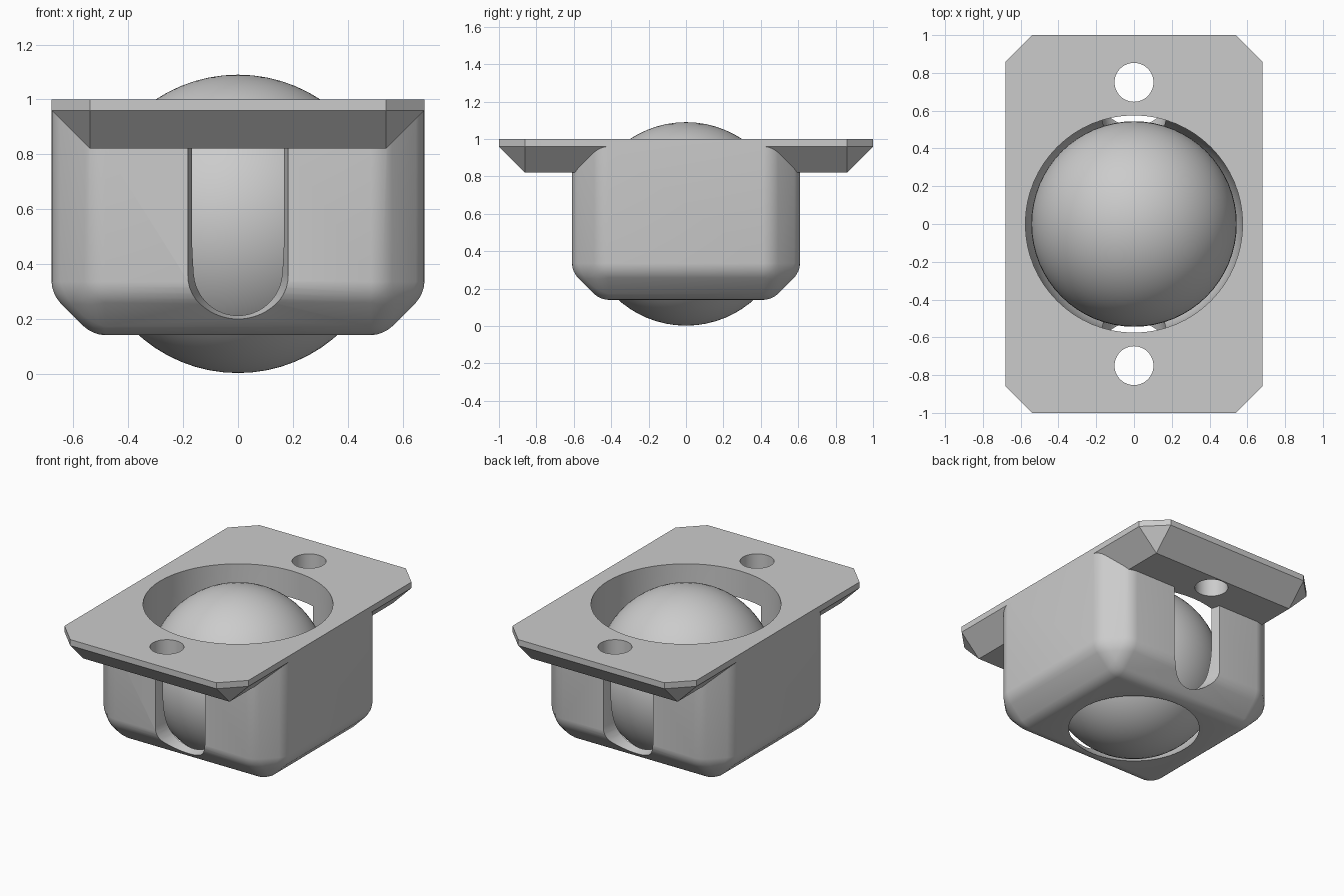
import bpy, bmesh, math
from mathutils import Matrix, Vector

if "Cube" in bpy.data.objects:
    bpy.data.objects.remove(bpy.data.objects["Cube"])

grey = bpy.data.materials.new("plain grey")
grey.use_nodes = True
grey.diffuse_color = (0.6, 0.6, 0.6, 1)
grey.node_tree.nodes["Principled BSDF"].inputs["Base Color"].default_value = (0.6, 0.6, 0.6, 1)


def make(name, bm):
    bmesh.ops.recalc_face_normals(bm, faces=bm.faces)
    mesh = bpy.data.meshes.new(name)
    bm.to_mesh(mesh)
    bm.free()
    mesh.materials.append(grey)
    ob = bpy.data.objects.new(name, mesh)
    bpy.context.collection.objects.link(ob)
    return ob


def smooth(ob, angle):
    bpy.ops.object.select_all(action="DESELECT")
    ob.select_set(True)
    bpy.context.view_layer.objects.active = ob
    bpy.ops.object.shade_smooth_by_angle(angle=math.radians(angle))


def chamfered_box(hx, hy, z0, z1, cut, rounding=0):
    """Box with chamfered upright and bottom edges, its chamfers optionally softened."""
    bm = bmesh.new()
    bmesh.ops.create_cube(bm, size=1, matrix=Matrix.Translation((0, 0, (z0 + z1) / 2))
                          @ Matrix.Diagonal((2 * hx, 2 * hy, z1 - z0, 1)))
    for width, segments in ((cut, 1), (rounding, 4)):
        if width:
            edges = [e for e in bm.edges if any(v.co.z < z1 - 1e-4 for v in e.verts)]
            bmesh.ops.bevel(bm, geom=edges, offset=width, segments=segments,
                            profile=0.5, affect="EDGES")
    return bm


def boolean(ob, tool, operation):
    """Apply a boolean and throw the tool away."""
    mod = ob.modifiers.new("boolean", "BOOLEAN")
    mod.operation, mod.solver, mod.object = operation, "EXACT", tool
    bpy.context.view_layer.objects.active = ob
    bpy.ops.object.modifier_apply(modifier=mod.name)
    bpy.data.objects.remove(tool)


def slot_cutter(side):
    """Round-bottomed slot that widens outwards."""
    bm = bmesh.new()
    rings = []
    for y, r in ((0.44, 0.142), (0.66, 0.195)):
        pts = [(r, 0.95)] + [(r * math.cos(a), 0.36 - r * math.sin(a))
                             for a in (math.pi * i / 24 for i in range(25))] + [(-r, 0.95)]
        rings.append([bm.verts.new((x, side * y, z)) for x, z in pts])
    n = len(rings[0])
    for i in range(n):
        j = (i + 1) % n
        bm.faces.new((rings[0][i], rings[0][j], rings[1][j], rings[1][i]))
    for ring in rings:
        bm.faces.new(ring)
    return make("slot_cutter", bm)


def cavity_cutter(radius, centre, top, steps=64):
    """Straight bore ending in a hemisphere."""
    bm = bmesh.new()
    arc = [math.pi / 2 * i / 20 for i in range(21)]
    pts = [Vector((radius * math.sin(a), 0, centre - radius * math.cos(a))) for a in arc]
    pts += [Vector((radius, 0, top)), Vector((0, 0, top))]
    verts = [bm.verts.new(p) for p in pts]
    edges = [bm.edges.new(pair) for pair in zip(verts, verts[1:])]
    bmesh.ops.spin(bm, geom=verts + edges, axis=(0, 0, 1), cent=(0, 0, 0),
                   angle=2 * math.pi, steps=steps)
    bmesh.ops.remove_doubles(bm, verts=bm.verts, dist=1e-4)
    return make("cavity_cutter", bm)


# Housing: softened body with front and back slots
housing = make("housing", chamfered_box(0.68, 0.61, 0.14, 1.0, 0.15, 0.045))
for side in (-1, 1):
    boolean(housing, slot_cutter(side), "DIFFERENCE")

# Mounting flange joined to the body
flange = make("flange", chamfered_box(0.68, 1.0, 0.82, 1.0, 0.14))
boolean(housing, flange, "UNION")

# Ball socket and screw holes
boolean(housing, cavity_cutter(0.575, 0.547, 1.2), "DIFFERENCE")
for side in (-1, 1):
    bm = bmesh.new()
    bmesh.ops.create_cone(bm, cap_ends=True, segments=48, radius1=0.103, radius2=0.103,
                          depth=0.6, matrix=Matrix.Translation((0, side * 0.75, 0.9)))
    boolean(housing, make("hole_cutter", bm), "DIFFERENCE")
smooth(housing, 25)

# Rolling ball
bm = bmesh.new()
bmesh.ops.create_uvsphere(bm, u_segments=64, v_segments=32, radius=0.544,
                          matrix=Matrix.Translation((0, 0, 0.546)))
smooth(make("ball", bm), 30)
